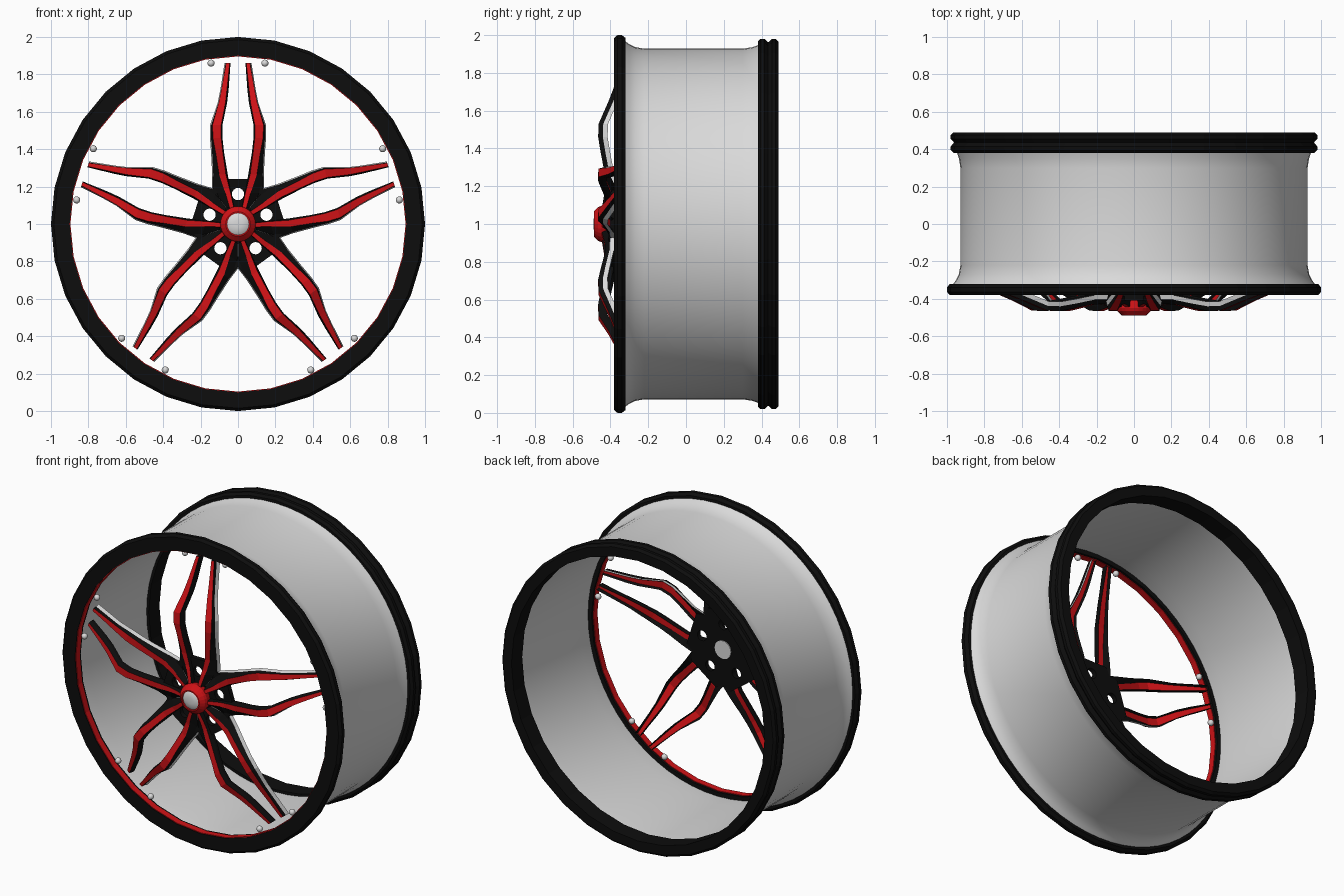
import bpy, bmesh, math
from mathutils import Matrix, Vector

cube = bpy.data.objects.get("Cube")
if cube:
    bpy.data.objects.remove(cube)


def material(name, rgb):
    m = bpy.data.materials.new(name)
    m.use_nodes = True
    m.diffuse_color = (*rgb, 1)
    bsdf = next(n for n in m.node_tree.nodes if n.type == 'BSDF_PRINCIPLED')
    bsdf.inputs["Base Color"].default_value = (*rgb, 1)
    return m


BLACK = material("black", (0.004, 0.004, 0.004))
RED = material("red", (0.62, 0.006, 0.008))
SILVER = material("silver", (0.7, 0.7, 0.7))


def add_mesh(name, verts, faces, mats, indices=None, smooth=False):
    me = bpy.data.meshes.new(name)
    me.from_pydata(verts, [], faces)
    for m in mats:
        me.materials.append(m)
    if indices:
        me.polygons.foreach_set("material_index", indices)
    bm = bmesh.new()
    bm.from_mesh(me)
    bmesh.ops.recalc_face_normals(bm, faces=bm.faces)
    bm.to_mesh(me)
    bm.free()
    ob = bpy.data.objects.new(name, me)
    bpy.context.collection.objects.link(ob)
    if smooth:
        bpy.ops.object.select_all(action='DESELECT')
        ob.select_set(True)
        bpy.context.view_layer.objects.active = ob
        bpy.ops.object.shade_smooth_by_angle(angle=math.radians(40))
    return ob


def lathe(name, profile, mat, sides=32, smooth=False, closed=True):
    """Spin a (y, radius) profile about the axle; open profiles get end caps."""
    n = len(profile)
    verts = [(r * math.sin(a), y, 1 + r * math.cos(a))
             for a in (math.tau * i / sides for i in range(sides)) for y, r in profile]
    faces = []
    for i in range(sides):
        j = (i + 1) % sides
        for k in range(n if closed else n - 1):
            m = (k + 1) % n
            faces.append((i * n + k, i * n + m, j * n + m, j * n + k))
    if not closed:
        faces += [[i * n for i in range(sides)], [i * n + n - 1 for i in range(sides)]]
    return add_mesh(name, verts, faces, [mat], smooth=smooth)


# Rim barrel and lips
lathe("rim_barrel", [(-.325, .97), (-.30, .952), (-.27, .937), (-.22, .928), (.3, .928),
                     (.35, .936), (.39, .95), (.39, .92), (.3, .915), (-.22, .915),
                     (-.325, .925)], SILVER, sides=64, smooth=True)
lathe("front_lip", [(-.38, .90), (-.38, .985), (-.363, 1), (-.34, 1), (-.32, .985),
                    (-.32, .90)], BLACK)
lathe("rear_lip", [(.38, .905), (.38, .965), (.395, .98), (.415, .98), (.435, .962),
                   (.455, .98), (.475, .98), (.49, .965), (.49, .905)], BLACK)
lathe("lip_pinstripe", [(-.375, .896), (-.375, .902), (-.335, .902), (-.335, .896)], RED)

# Hub plate with lug holes, cut as a filled flat curve
ARMS = [math.tau * i / 5 for i in range(5)]


def turn(lateral, radial, a):
    return (radial * math.sin(a) + lateral * math.cos(a),
            radial * math.cos(a) - lateral * math.sin(a))


curve = bpy.data.curves.new("hub_outline", 'CURVE')
curve.dimensions = '2D'
curve.fill_mode = 'BOTH'
curve.extrude = .015


def add_loop(points):
    s = curve.splines.new('POLY')
    s.points.add(len(points) - 1)
    for p, (x, y) in zip(s.points, points):
        p.co = (x, y, 0, 1)
    s.use_cyclic_u = True


add_loop([turn(l, r, a) for a in ARMS for l, r in ((-.11, .24), (.11, .24), (.135, .186))])
for a in ARMS:
    cx, cz = turn(0, .16, a)
    add_loop([(cx + .033 * math.cos(t), cz + .033 * math.sin(t))
              for t in (math.tau * k / 16 for k in range(16))])
helper = bpy.data.objects.new("hub_outline", curve)
bpy.context.collection.objects.link(helper)
bpy.context.view_layer.update()
plate_mesh = bpy.data.meshes.new_from_object(
    helper.evaluated_get(bpy.context.evaluated_depsgraph_get()))
bpy.data.objects.remove(helper)
plate_mesh.transform(Matrix.Translation((0, -.395, 1)) @ Matrix.Rotation(math.pi / 2, 4, 'X'))
plate_mesh.materials.clear()
plate_mesh.materials.append(BLACK)
plate = bpy.data.objects.new("hub_plate", plate_mesh)
bpy.context.collection.objects.link(plate)

# Centre cap
lathe("cap_ring", [(-.40, .085), (-.45, .095), (-.465, .09), (-.488, .066), (-.488, .058),
                   (-.40, .058)], RED, sides=24)
lathe("centre_cap", [(-.375, .058), (-.478, .058), (-.486, .045), (-.49, .02)],
      SILVER, sides=24, smooth=True, closed=False)

# Twin spokes: radius, crest depth, outer edge, stripe centre, stripe half width, inner edge
STATIONS = [(.085, -.445, .060, .033, .011, .020), (.165, -.432, .118, .053, .014, .036),
            (.19, -.428, .134, .061, .015, .041), (.265, -.43, .132, .083, .018, .055),
            (.38, -.452, .138, .100, .019, .074), (.46, -.465, .144, .112, .022, .083),
            (.53, -.463, .143, .113, .023, .083), (.65, -.41, .102, .085, .018, .058),
            (.72, -.383, .088, .074, .015, .050), (.86, -.335, .066, .054, .010, .040)]


def spoke(name, a, side):
    verts = []
    for r, y, out, mid, w, inn in STATIONS:
        section = [(out + .006, y + .05), (out, y + .025), (mid + w, y), (mid - w, y),
                   (inn, y + .025), (inn, y + .045), (mid - w, y + .03), (mid + w, y + .03)]
        for l, d in section:
            x, z = turn(side * l, r, a)
            verts.append((x, d, 1 + z))
    n = 8
    colours = [2, 0, 1, 0, 0, 0, 1, 0]
    faces, idx = [], []
    for i in range(len(STATIONS) - 1):
        for k in range(n):
            m = (k + 1) % n
            faces.append((i * n + k, i * n + m, (i + 1) * n + m, (i + 1) * n + k))
            idx.append(colours[k])
    last = (len(STATIONS) - 1) * n
    faces += [list(range(n)), list(range(last, last + n))]
    idx += [0, 0]
    add_mesh(name, verts, faces, [BLACK, RED, SILVER], idx)


# Spokes and the small rim bolts beside them
for i, a in enumerate(ARMS):
    for side, label in ((-1, "a"), (1, "b")):
        spoke(f"spoke_{i + 1}{label}", a, side)
        x, z = turn(side * .144, .86, a)
        bm = bmesh.new()
        bmesh.ops.create_uvsphere(bm, u_segments=12, v_segments=8, radius=.019,
                                  matrix=Matrix.Translation((x, -.335, 1 + z)))
        for f in bm.faces:
            f.smooth = True
        me = bpy.data.meshes.new("rim_bolt")
        bm.to_mesh(me)
        bm.free()
        me.materials.append(SILVER)
        bolt = bpy.data.objects.new(f"rim_bolt_{i + 1}{label}", me)
        bpy.context.collection.objects.link(bolt)
